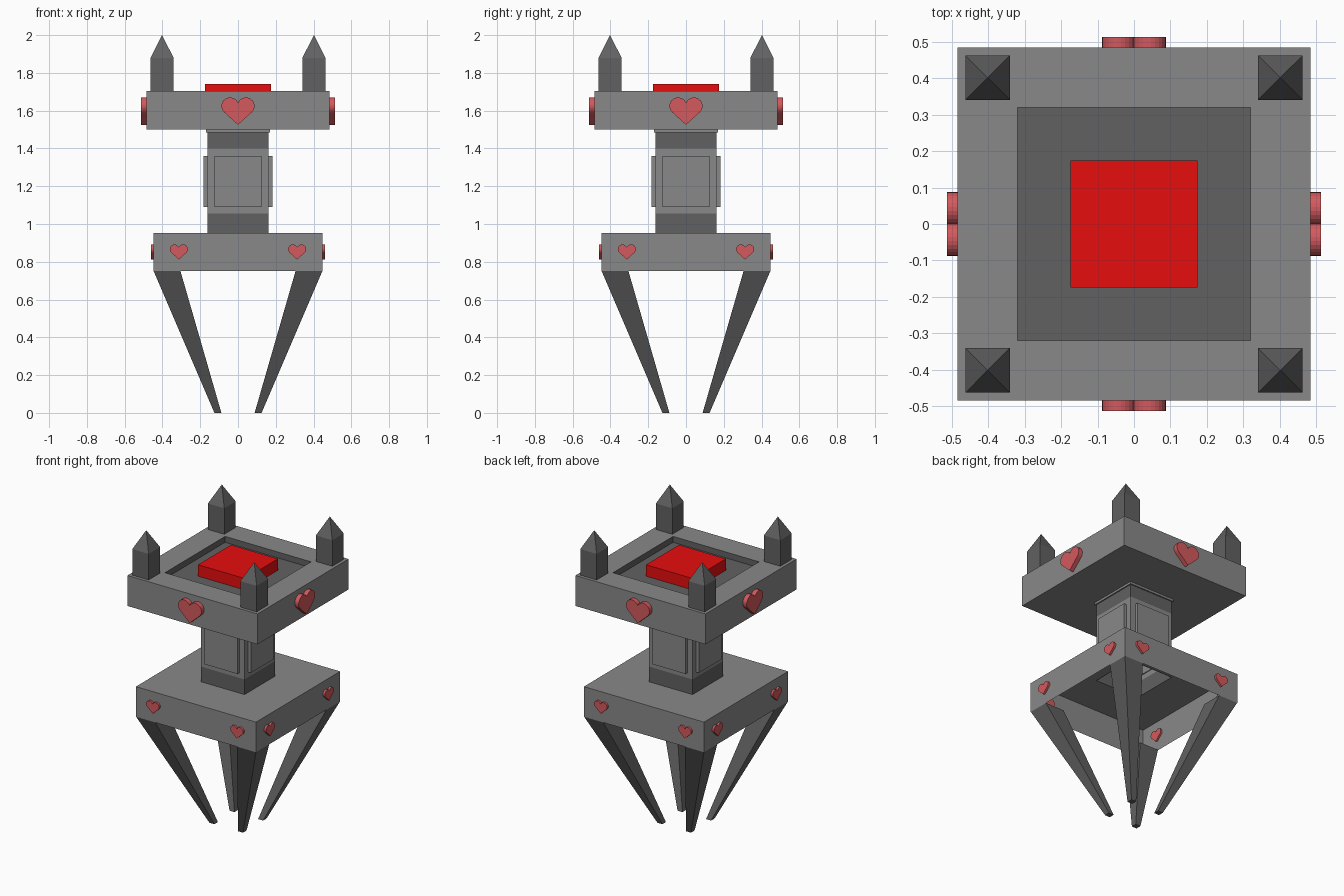
import bpy, bmesh, math
from mathutils import Matrix, Vector

if "Cube" in bpy.data.objects:
    bpy.data.objects.remove(bpy.data.objects["Cube"])


def material(name, rgb):
    m = bpy.data.materials.new(name)
    m.diffuse_color = (*rgb, 1)
    m.use_nodes = True
    m.node_tree.nodes["Principled BSDF"].inputs["Base Color"].default_value = m.diffuse_color
    return m


DARK = material("dark_grey", (0.12, 0.12, 0.12))
LIGHT = material("mid_grey", (0.25, 0.25, 0.25))
RED = material("button_red", (0.8, 0.004, 0.004))
PINK = material("heart_red", (0.65, 0.1, 0.11))


def finish(name, bm, *mats):
    me = bpy.data.meshes.new(name)
    bm.to_mesh(me)
    bm.free()
    for m in mats:
        me.materials.append(m)
    ob = bpy.data.objects.new(name, me)
    bpy.context.collection.objects.link(ob)
    return ob


def square_loft(name, rings, mat, centre=(0, 0), bottom=True, top=True):
    """Stack of square rings (half width, z[, x, y offset]) joined by walls."""
    bm = bmesh.new()
    loops = []
    for r in rings:
        h, z = r[:2]
        ox, oy = r[2:] if len(r) > 2 else centre
        loops.append([bm.verts.new((ox + sx * h, oy + sy * h, z))
                      for sx, sy in ((-1, -1), (1, -1), (1, 1), (-1, 1))])
    for a, b in zip(loops, loops[1:]):
        for i in range(4):
            j = (i + 1) % 4
            bm.faces.new((a[i], a[j], b[j], b[i]))
    if bottom:
        bm.faces.new(loops[0][::-1])
    if top:
        bm.faces.new(loops[-1])
    bmesh.ops.remove_doubles(bm, verts=bm.verts, dist=1e-5)
    return finish(name, bm, mat)


def heart(name, x, z, size, y_in, y_out, turn):
    """Extruded heart facing -y, tip at (x, z), turned about the z axis."""
    cx, cz, r = 0.48, 1.14, 0.52
    arc = [(cx + r * math.cos(math.radians(a)), cz + r * math.sin(math.radians(a)))
           for a in [-48 + 205 * i / 14 for i in range(14)]]
    pts = [(0, 0)] + arc + [(0, 1.34)] + [(-px, pz) for px, pz in reversed(arc)]
    bm = bmesh.new()
    f = bm.faces.new([bm.verts.new((x + px * size, -y_out, z + pz * size)) for px, pz in pts])
    ext = bmesh.ops.extrude_face_region(bm, geom=[f], use_keep_orig=True)
    new = [v for v in ext["geom"] if isinstance(v, bmesh.types.BMVert)]
    bmesh.ops.translate(bm, verts=new, vec=Vector((0, y_out - y_in, 0)))
    bmesh.ops.recalc_face_normals(bm, faces=bm.faces)
    bmesh.ops.rotate(bm, verts=bm.verts, cent=(0, 0, 0),
                     matrix=Matrix.Rotation(turn * math.pi / 2, 3, 'Z'))
    finish(name, bm, PINK)


# upper slab with recessed top
square_loft("upper_slab", [(0.484, 1.5), (0.484, 1.705), (0.32, 1.705)], LIGHT, top=False)
square_loft("recess_tray", [(0.32, 1.705), (0.32, 1.665)], DARK, bottom=False)
square_loft("button", [(0.175, 1.665), (0.175, 1.742)], RED)

# hollow column with dark bands and a thin lip
square_loft("column_base_band", [(0.162, 0.95), (0.162, 1.055)], DARK, bottom=False, top=False)
square_loft("column_shaft", [(0.162, 1.055), (0.162, 1.4)], LIGHT, bottom=False, top=False)
square_loft("column_top_band", [(0.162, 1.4), (0.162, 1.485)], DARK, bottom=False, top=False)
square_loft("column_lip", [(0.162, 1.485), (0.17, 1.485), (0.17, 1.5)], LIGHT,
            bottom=False, top=False)

# lower slab: thin shell open underneath, with a hole below the column
square_loft("lower_slab", [(0.447, 0.75), (0.447, 0.953), (0.162, 0.953)], LIGHT,
            bottom=False, top=False)

# corner legs and spikes
for i, (sx, sy) in enumerate(((-1, -1), (1, -1), (1, 1), (-1, 1))):
    square_loft(f"leg_{i + 1}", [(0.0185, 0, 0.1065 * sx, 0.1065 * sy),
                                 (0.071, 0.752, 0.376 * sx, 0.376 * sy)], DARK)
    square_loft(f"spike_{i + 1}", [(0.061, 1.705), (0.061, 1.88), (0.0, 2.0)], DARK,
                centre=(0.402 * sx, 0.402 * sy), top=False)

# raised column panels and hearts on all four sides
for k, side in enumerate(("front", "right", "back", "left")):
    bm = bmesh.new()
    bmesh.ops.create_cube(bm, size=1, matrix=Matrix.Rotation(k * math.pi / 2, 4, 'Z')
                          @ Matrix.Translation((0, -0.17, 1.225))
                          @ Matrix.Diagonal((0.248, 0.026, 0.27, 1)))
    finish(f"column_panel_{side}", bm, LIGHT)
    heart(f"large_heart_{side}", 0, 1.525, 0.0875, 0.47, 0.513, k)
    for x, tag in ((-0.313, "a"), (0.313, "b")):
        heart(f"small_heart_{side}_{tag}", x, 0.812, 0.048, 0.435, 0.461, k)
